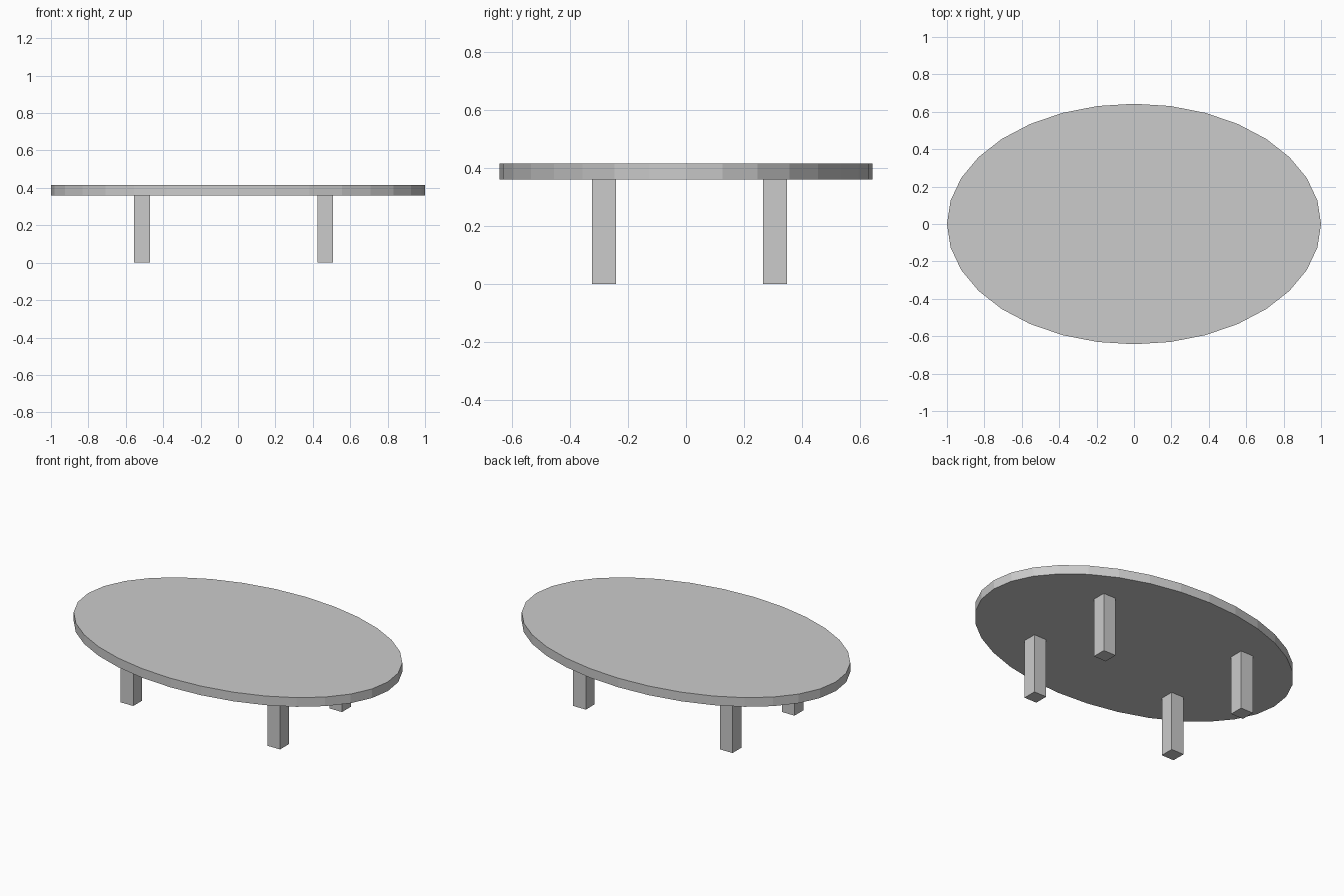
import bpy

if "Cube" in bpy.data.objects:
    bpy.data.objects.remove(bpy.data.objects["Cube"])

TOP_Z, UNDER_Z = 0.415, 0.36
LEG = 0.084


def apply_scale(obj):
    for v in obj.data.vertices:
        v.co = [c * s for c, s in zip(v.co, obj.scale)]
    obj.scale = (1, 1, 1)


# Oval tabletop, 32 flat sides
bpy.ops.mesh.primitive_cylinder_add(vertices=32, radius=1, depth=TOP_Z - UNDER_Z,
                                    location=(0, 0, (TOP_Z + UNDER_Z) / 2))
top = bpy.context.object
top.name = "tabletop"
top.scale = (1, 0.643, 1)
apply_scale(top)

# Four square legs, slightly off centre
for side, x in (("left", -0.513), ("right", 0.466)):
    for end, y in (("front", -0.283), ("back", 0.307)):
        bpy.ops.mesh.primitive_cube_add(size=1, location=(x, y, UNDER_Z / 2))
        leg = bpy.context.object
        leg.name = f"{end}_{side}_leg"
        leg.scale = (LEG, LEG, UNDER_Z)
        apply_scale(leg)
